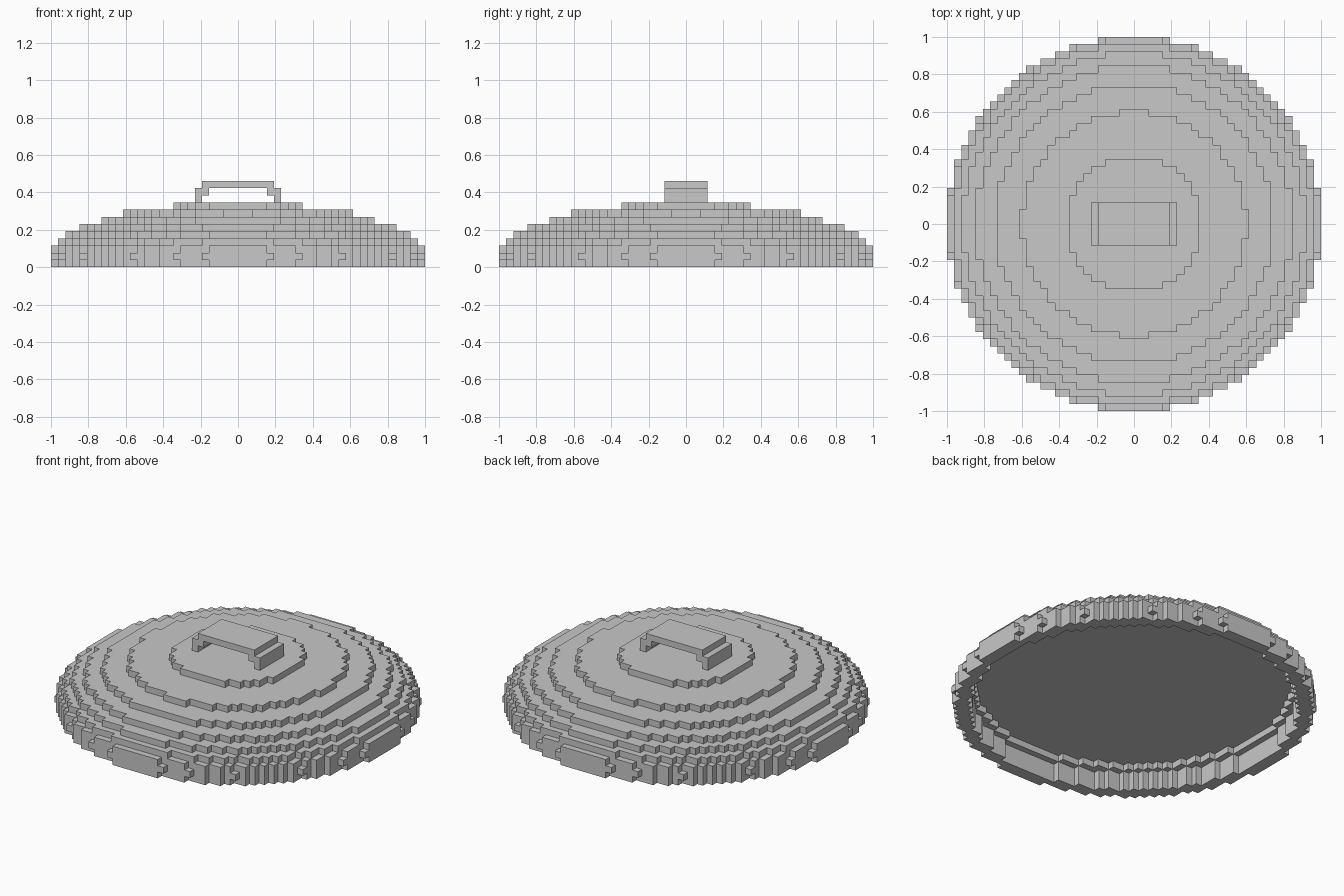
import bpy
import bmesh
import math
from mathutils import Vector

old = bpy.data.objects.get("Cube")
if old:
    bpy.data.objects.remove(old, do_unlink=True)

UNIT = 2 / 52          # edge of one block
RADIUS = 26            # dome radius in blocks
RISE = 7.5             # dome half height in blocks
LAYERS = 9

GREY = (0.58, 0.58, 0.58, 1)
grey = bpy.data.materials.new("light grey")
grey.use_nodes = True
grey.diffuse_color = GREY
bsdf = next(n for n in grey.node_tree.nodes if n.type == 'BSDF_PRINCIPLED')
bsdf.inputs["Base Color"].default_value = GREY
bsdf.inputs["Roughness"].default_value = 0.8


def block_object(name, cells):
    """Skin a set of grid cells, keeping only the exposed faces."""
    bm = bmesh.new()
    corners = {}

    def vert(p):
        key = tuple(int(round(c)) for c in p)
        if key not in corners:
            corners[key] = bm.verts.new([c * UNIT for c in key])
        return corners[key]

    for cell in cells:
        for axis in range(3):
            for sign in (-1, 1):
                n = Vector((0, 0, 0))
                n[axis] = sign
                if tuple(int(a + b) for a, b in zip(cell, n)) in cells:
                    continue
                u = Vector((0, 0, 0))
                u[(axis + 1) % 3] = 1
                v = n.cross(u)
                mid = Vector(cell) + Vector((0.5, 0.5, 0.5)) + n / 2
                ring = [mid + (a * u + b * v) / 2
                        for a, b in ((-1, -1), (1, -1), (1, 1), (-1, 1))]
                bm.faces.new([vert(p) for p in ring])
    mesh = bpy.data.meshes.new(name)
    bm.to_mesh(mesh)
    bm.free()
    mesh.materials.append(grey)
    obj = bpy.data.objects.new(name, mesh)
    bpy.context.collection.objects.link(obj)
    return obj


def box(x0, x1, y0, y1, z0, z1):
    return {(x, y, z) for x in range(x0, x1)
            for y in range(y0, y1) for z in range(z0, z1)}


def disc(radius, z):
    """Cells of one layer whose centres lie inside a circle."""
    r = math.ceil(radius)
    return {c for c in box(-r, r, -r, r, z, z + 1)
            if math.hypot(c[0] + 0.5, c[1] + 0.5) < radius}


# Domed lid: slices of an ellipsoid centred on the second layer
lid = set()
for z in range(LAYERS):
    lid |= disc(RADIUS * math.sqrt(1 - ((z - 1) / RISE) ** 2), z)

# Flat-topped hollow beneath, one step narrower just under its ceiling
for z, radius in enumerate((24, 24, 24, 23)):
    lid -= disc(radius, z)
block_object("domed_lid", lid)

# Handle: flat grip on two legs with inner corner blocks
grip = box(-5, 5, -3, 3, 11, 12)
for leg, corner in ((-6, -5), (5, 4)):
    grip |= box(leg, leg + 1, -3, 3, 9, 11)
    grip |= box(corner, corner + 1, -3, 3, 10, 11)
block_object("handle", grip)
